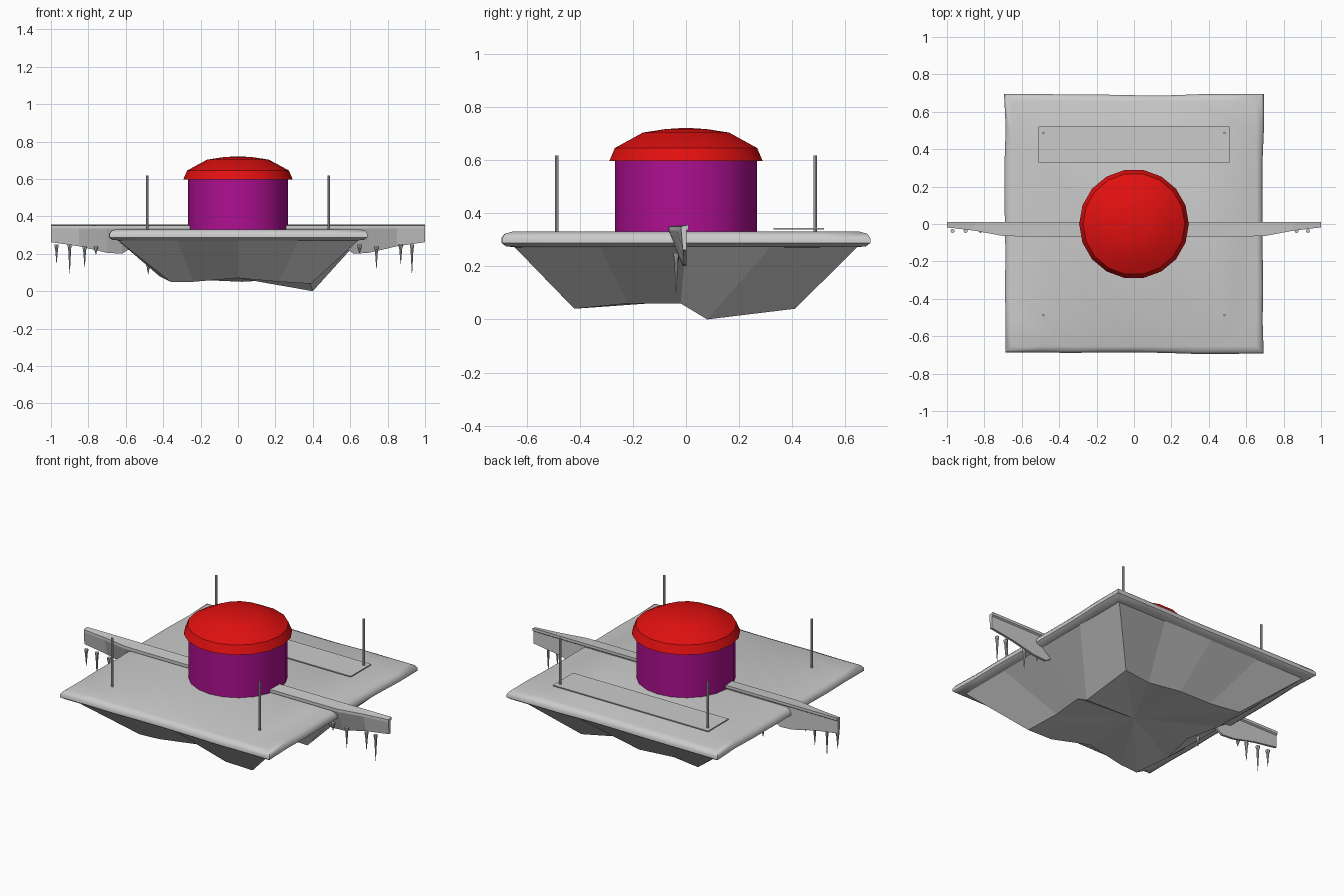
import bpy, bmesh, math, random

if "Cube" in bpy.data.objects:
    bpy.data.objects.remove(bpy.data.objects["Cube"])

random.seed(4)


def material(name, rgb):
    m = bpy.data.materials.new(name)
    m.diffuse_color = (*rgb, 1)
    m.use_nodes = True
    m.node_tree.nodes["Principled BSDF"].inputs["Base Color"].default_value = m.diffuse_color
    return m


GREY = material("pale grey", (0.6, 0.6, 0.6))
RED = material("red", (0.75, 0.005, 0.005))
PURPLE = material("purple", (0.42, 0.005, 0.28))


def add(name, bm, mat, smooth=None):
    bmesh.ops.recalc_face_normals(bm, faces=bm.faces)
    me = bpy.data.meshes.new(name)
    bm.to_mesh(me)
    bm.free()
    me.materials.append(mat)
    ob = bpy.data.objects.new(name, me)
    bpy.context.collection.objects.link(ob)
    if smooth:
        bpy.ops.object.select_all(action='DESELECT')
        ob.select_set(True)
        bpy.context.view_layer.objects.active = ob
        bpy.ops.object.shade_smooth_by_angle(angle=math.radians(smooth))
    return ob


def loft(rings, cap=True):
    """Skin closed rings of equal length, capping both ends."""
    bm = bmesh.new()
    vs = [[bm.verts.new(p) for p in r] for r in rings]
    n = len(vs[0])
    for a, b in zip(vs, vs[1:]):
        for i in range(n):
            bm.faces.new((a[i], a[(i + 1) % n], b[(i + 1) % n], b[i]))
    if cap:
        bm.faces.new(vs[0])
        bm.faces.new(vs[-1])
    return bm


def turned(profile, sides, x=0, y=0):
    """Rings of a turned shape from (radius, z) points."""
    return [[(x + r * math.cos(2 * math.pi * i / sides),
              y + r * math.sin(2 * math.pi * i / sides), z)
             for i in range(sides)] for r, z in profile]


def square(half, z, per_side, wobble=None):
    """Square ring, counter-clockwise from the front left corner."""
    pts = []
    for s in range(4):
        for k in range(per_side):
            u, v = -1 + 2 * k / per_side, -1
            for _ in range(s):
                u, v = -v, u
            h = half + (wobble[s * per_side + k] if wobble else 0)
            pts.append((u * h, v * h, z))
    return pts


# Slab with a rounded, slightly uneven rim
wob = [random.uniform(-0.005, 0.006) for _ in range(32)]
slab = [square(0.63, 0.270, 8), square(0.672, 0.275, 8, wob), square(0.69, 0.288, 8, wob),
        square(0.69, 0.305, 8, wob), square(0.678, 0.322, 8, wob), square(0.655, 0.330, 8)]
add("island_slab", loft(slab), GREY, 40)

# Faceted rock underside: tapers to a rough bottom ring
bottom = [(-.36, -.41, .05), (-.24, -.40, .05), (.00, -.37, .07), (.22, -.43, .05),
          (.39, -.42, .04), (.36, -.22, .06), (.38, -.02, .06), (.40, .08, .00),
          (.40, .41, .04), (.20, .36, .06), (.02, .41, .05), (-.20, .40, .06),
          (-.38, .43, .06), (-.43, .20, .09), (-.37, .00, .08), (-.42, -.22, .08)]
rock = loft([square(0.655, 0.282, 4), bottom], cap=False)
rock.verts.ensure_lookup_table()
low = rock.verts[16:32]
tip = rock.verts.new((0, 0, 0.07))
for i in range(16):
    rock.faces.new((low[i], low[(i + 1) % 16], tip))
add("rock_underside", rock, GREY)

# Round tower and its shallow dome
add("tower", loft(turned([(0.267, 0.31), (0.267, 0.61)], 20)), PURPLE, 40)
add("dome_roof", loft(turned([(0.25, 0.598), (0.293, 0.596), (0.272, 0.645),
                              (0.165, 0.703), (0.08, 0.716), (0.005, 0.721)], 18)), RED, 35)

# Cross beam: top flange with a tapering, sloped web below
stations = [(1.0, .018, .262), (.85, .036, .24), (.7, .064, .205),
            (.62, .066, .20), (.54, .066, .25)]
stations = [(-x, w, b) for x, w, b in stations] + stations[::-1]
beam = [[(x, .010, .356), (x, -w, .350), (x, -w, .334), (x, -.012, b),
         (x, .002, b), (x, .002, .334), (x, .010, .340)] for x, w, b in stations]
add("cross_beam", loft(beam), GREY)

# Icicles hanging under the beam ends: x, top, bottom
for i, (x, t, b) in enumerate([(-.97, .25, .15), (-.90, .25, .095), (-.82, .24, .13),
                               (-.76, .24, .195), (-.48, .15, .09), (.65, .25, .20),
                               (.74, .24, .12), (.87, .25, .145), (.93, .25, .095)]):
    r = 0.011
    add(f"icicle_{i + 1}", loft(turned([(r, t), (r, t - 0.012), (r * 0.75, t - 0.02),
                                        (0.001, b)], 8, x, -0.037)), GREY, 40)

# Corner posts
for sx in (-1, 1):
    for sy in (-1, 1):
        add(f"post_{'l' if sx < 0 else 'r'}_{'front' if sy < 0 else 'back'}",
            loft(turned([(0.007, 0.31), (0.007, 0.617)], 8, sx * 0.485, sy * 0.487)), GREY, 40)

# Thin floor panel at the back
panel = loft([[(-.51, .33, z), (.51, .33, z), (.51, .52, z), (-.51, .52, z)]
              for z in (.338, .344)])
add("back_panel", panel, GREY)
